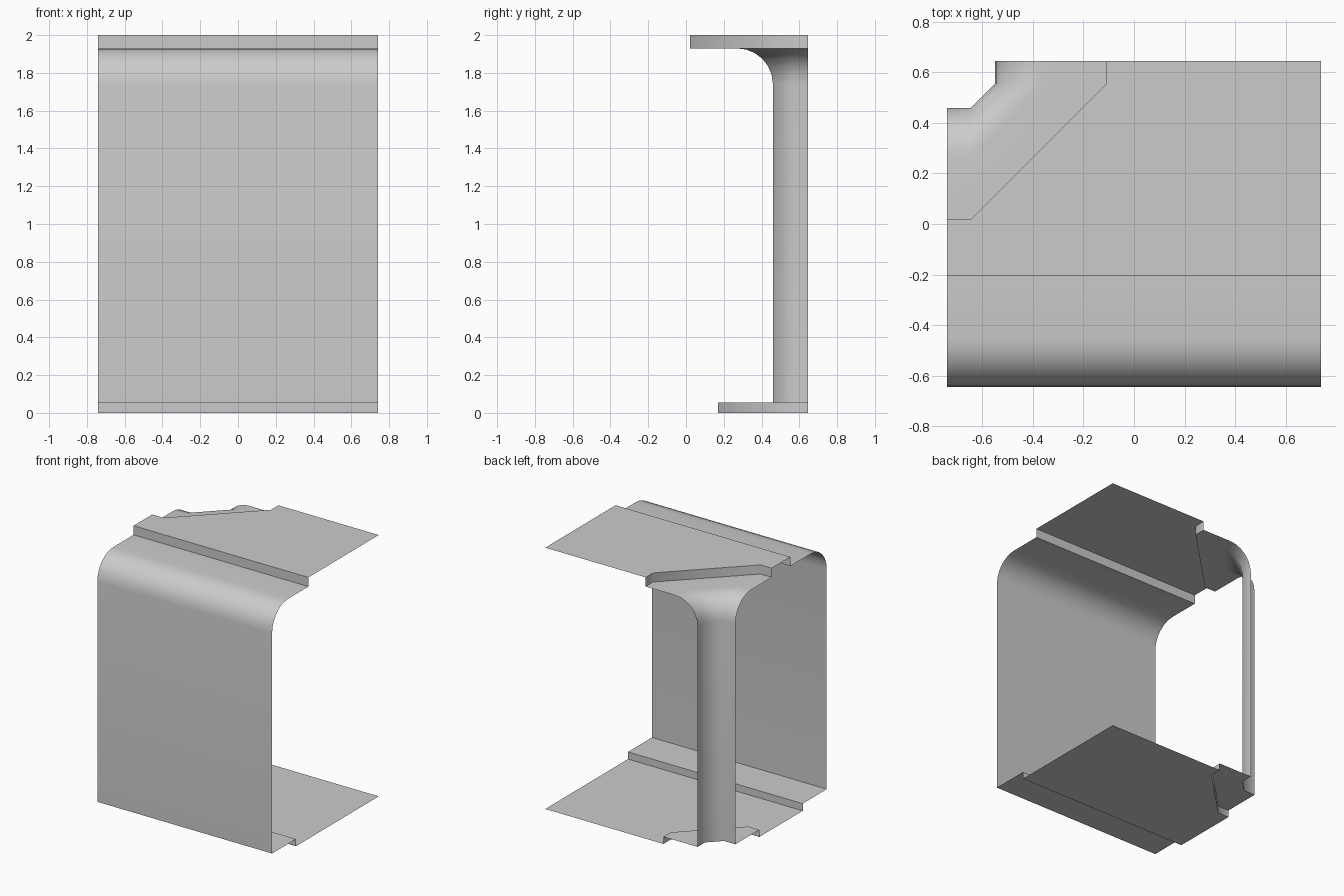
import bpy, bmesh, math

if "Cube" in bpy.data.objects:
    bpy.data.objects.remove(bpy.data.objects["Cube"], do_unlink=True)

HX, HY = 0.74, 0.645            # half width and half depth
TOP, SHOULDER, LEDGE = 2.0, 1.93, 0.055
ROOF_IN, FLOOR_IN = 0.44, 0.29  # inset of the roof and floor steps
RADIUS, SEGMENTS = 0.19, 6
CX, CY = -0.55, 0.46            # corner recess wall lines
BEVEL = 0.095

grey = bpy.data.materials.new("light_grey")
grey.use_nodes = True
grey.diffuse_color = (0.6, 0.6, 0.6, 1)
grey.node_tree.nodes["Principled BSDF"].inputs["Base Color"].default_value = (0.6, 0.6, 0.6, 1)


def finish(name, bm):
    mesh = bpy.data.meshes.new(name)
    bm.to_mesh(mesh)
    bm.free()
    mesh.materials.append(grey)
    obj = bpy.data.objects.new(name, mesh)
    bpy.context.collection.objects.link(obj)
    bpy.ops.object.select_all(action="DESELECT")
    obj.select_set(True)
    bpy.context.view_layer.objects.active = obj
    bpy.ops.object.shade_smooth_by_angle(angle=math.radians(60))


# Wall profile, top to bottom: (inset, height)
profile = [(ROOF_IN, TOP), (ROOF_IN, SHOULDER)]
for i in range(SEGMENTS + 1):
    a = math.pi / 2 * i / SEGMENTS
    profile.append((RADIUS * (1 - math.sin(a)), SHOULDER - RADIUS * (1 - math.cos(a))))
profile += [(0, LEDGE), (FLOOR_IN, LEDGE), (FLOOR_IN, 0)]


def front_line(d):
    return [(-HX, -HY + d), (HX, -HY + d)]


def corner_line(d):
    return [(CX + d, HY), (CX + d, CY + BEVEL), (CX - BEVEL, CY - d), (-HX, CY - d)]


def sweep(name, line):
    bm = bmesh.new()
    rows = [[bm.verts.new((x, y, z)) for x, y in line(d)] for d, z in profile]
    for up, low in zip(rows, rows[1:]):
        for i in range(len(up) - 1):
            bm.faces.new((up[i], low[i], low[i + 1], up[i + 1]))
    finish(name, bm)


def panel(name, inset, z, flip):
    outline = front_line(inset) + [(HX, HY)] + corner_line(inset)
    if flip:
        outline.reverse()
    bm = bmesh.new()
    bm.faces.new([bm.verts.new((x, y, z)) for x, y in outline])
    bmesh.ops.triangulate(bm, faces=bm.faces[:])
    finish(name, bm)


# Front wall and recessed corner share one profile
sweep("front_wall", front_line)
sweep("corner_recess", corner_line)
# Flat roof and floor
panel("roof_panel", ROOF_IN, TOP, False)
panel("floor_panel", FLOOR_IN, 0, True)
